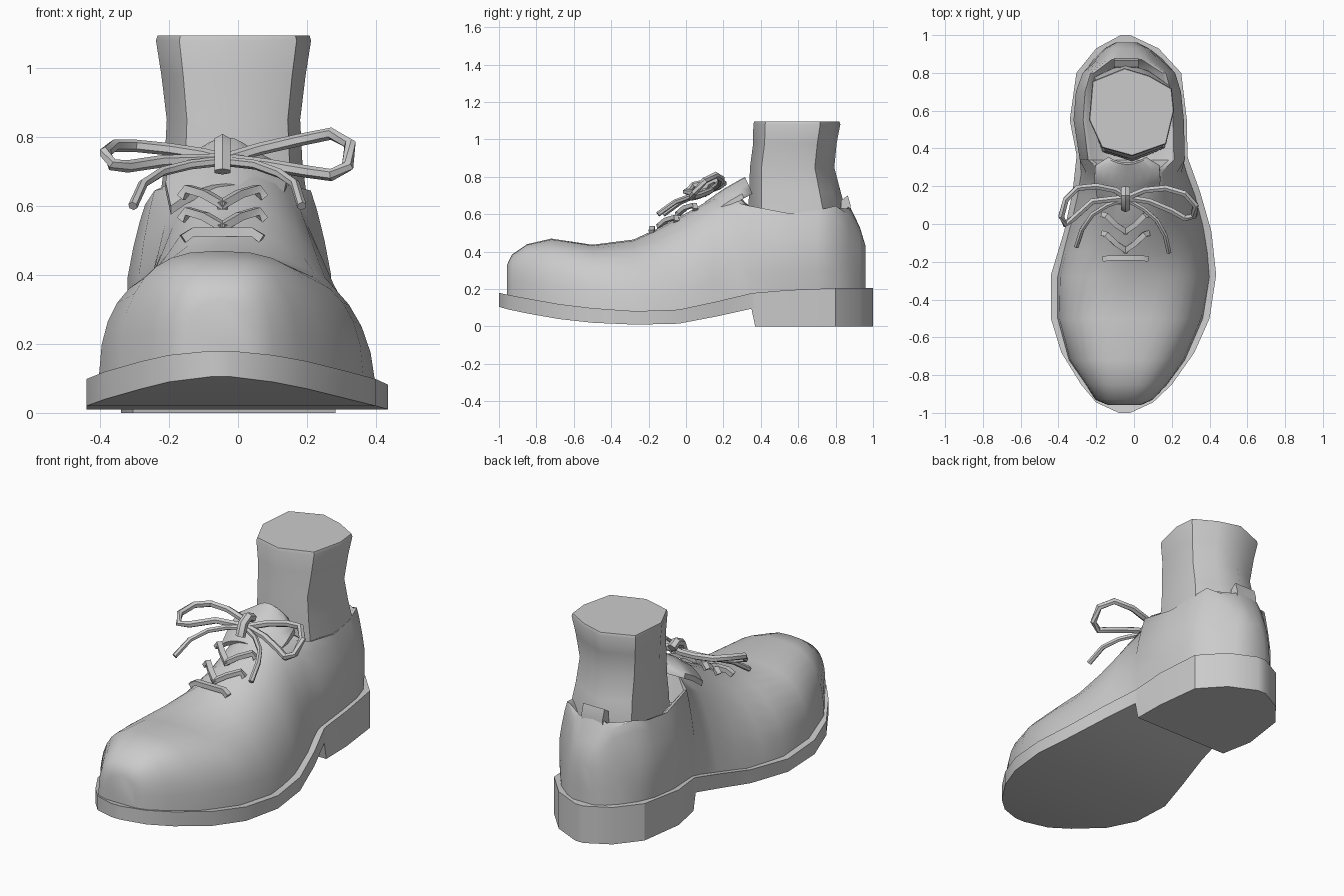
import bpy, bmesh, math
from mathutils import Vector

grey = bpy.data.materials.new("plain grey")
grey.diffuse_color = (0.6, 0.6, 0.6, 1)


def finish(name, bm, angle=40):
    bmesh.ops.recalc_face_normals(bm, faces=bm.faces)
    me = bpy.data.meshes.new(name)
    bm.to_mesh(me)
    bm.free()
    me.materials.append(grey)
    ob = bpy.data.objects.new(name, me)
    bpy.context.collection.objects.link(ob)
    bpy.ops.object.select_all(action='DESELECT')
    ob.select_set(True)
    bpy.context.view_layer.objects.active = ob
    bpy.ops.object.shade_smooth_by_angle(angle=math.radians(angle))
    return ob


def loft(name, rings, angle=40):
    """Skin closed rings of equal length and cap both ends."""
    bm = bmesh.new()
    rows = [[bm.verts.new(p) for p in r] for r in rings]
    n = len(rows[0])
    for a, b in zip(rows, rows[1:]):
        for i in range(n):
            j = (i + 1) % n
            bm.faces.new((a[i], a[j], b[j], b[i]))
    bm.faces.new(rows[0])
    bm.faces.new(rows[-1])
    return finish(name, bm, angle)


def tube(name, pts, rx=0.018, rz=0.018, sides=6):
    """Sweep a flattened polygon along a path."""
    pts = [Vector(p) for p in pts]
    rings = []
    for i, p in enumerate(pts):
        d = (pts[min(i + 1, len(pts) - 1)] - pts[max(i - 1, 0)]).normalized()
        side = d.cross(Vector((0, 0, 1))).normalized()
        up = side.cross(d)
        rings.append([p + side * rx * math.cos(t) + up * rz * math.sin(t)
                      for t in (2 * math.pi * (k + .5) / sides for k in range(sides))])
    return loft(name, rings)


# Sole with stepped heel: y, left, right, bottom, top
sole = [(-1.0, -.08, -.02, .105, .18), (-.945, -.20, .10, .09, .168),
        (-.85, -.28, .20, .07, .15), (-.68, -.385, .32, .04, .12),
        (-.5, -.44, .40, .02, .098), (-.27, -.44, .435, .01, .082),
        (-.04, -.37, .41, .015, .09), (.17, -.325, .35, .055, .135),
        (.35, -.305, .285, .095, .178), (.37, -.305, .283, 0, .18),
        (.55, -.34, .28, 0, .195), (.8, -.305, .25, 0, .205),
        (.93, -.20, .13, 0, .205), (1.0, -.07, -.02, 0, .205)]
loft("sole", [[(l, y, b), (l, y, t), (r, y, t), (r, y, b)] for y, l, r, b, t in sole], 30)

# Upper: y, left, right, base, top, roundness (0 marks the open collar), taper
upper = [(-.957, -.14, .04, .165, .33, 3, 0), (-.93, -.205, .10, .155, .385, 3, 0),
         (-.85, -.255, .175, .14, .44, 2.8, .02), (-.72, -.345, .27, .115, .47, 2.7, .04),
         (-.5, -.405, .365, .09, .437, 2.8, .04), (-.28, -.405, .40, .075, .465, 2.4, .08),
         (-.15, -.375, .39, .075, .525, 2.0, .10), (0, -.335, .365, .085, .605, 2.0, .15),
         (.15, -.30, .325, .12, .69, 2.3, .22), (.27, -.28, .28, .15, .725, 3.2, .25),
         (.34, -.28, .26, .165, .645, 0, 0), (.55, -.312, .255, .185, .605, 0, 0),
         (.7, -.30, .24, .195, .62, 0, 0), (.8, -.265, .21, .195, .645, 0, 0),
         (.87, -.215, .155, .195, .655, 2.8, .15), (.93, -.155, .08, .195, .53, 2.8, 0),
         (.96, -.10, .02, .195, .43, 2.6, 0)]
collar = [(1, 0), (1.03, .25), (1.03, .5), (.97, .7), (.9, .88), (.84, 1),
          (.76, .98), (.5, .8), (0, .78)]
rings = []
for y, l, r, b, t, n, taper in upper:
    if n:
        half = []
        for k in range(9):
            a = math.pi / 2 * k / 8
            u, v = abs(math.cos(a)) ** (2 / n), math.sin(a) ** (2 / n)
            half.append((u * (1 - taper * v), v))
    else:
        half = collar
    c = -.045 if y > .3 or y < -.8 else (l + r) / 2 - .02
    z = lambda v: b + (t - b) * v
    rings.append([(c + (l - c) * u, y, z(v)) for u, v in half]
                 + [(c + (r - c) * u, y, z(v)) for u, v in half[-2::-1]])
loft("shoe_upper", rings, 50)

# Tongue: arched tapering plate in front of the ankle
rings = []
for y, zc, w in ((.10, .665, .16), (.2, .735, .175), (.27, .775, .17), (.315, .80, .10)):
    xs = [i / 4 for i in range(-4, 5)]
    top = [(-.035 + w * s, y + .03 * s * s, zc - .065 * s * s) for s in xs]
    rings.append(top + [(x, yy + .01, zz - .025) for x, yy, zz in reversed(top)])
loft("tongue", rings)

# Ankle: irregular many-sided leg stump that flares at the top
outline = [(-.22, .76), (-.05, .83), (.08, .79), (.20, .72), (.212, .6),
           (.17, .42), (-.01, .355), (-.17, .40), (-.238, .55)]
rings = []
for z, sx, sy, dy in ((.45, 1.0, 1.1, 0), (.62, .95, 1.1, 0), (.72, .89, 1.03, -.01),
                      (.85, .86, .95, -.025), (.98, .93, .94, -.01),
                      (1.08, 1, .98, 0), (1.095, .98, .96, 0)):
    rings.append([(-.014 + (x + .014) * sx, .59 + (y - .59) * sy + dy, z) for x, y in outline])
loft("ankle", rings, 45)

# Pull tab at the back
loft("heel_tab", [[(x, .825, .60), (x, .83, .675), (x, .865, .70), (x, .88, .65), (x, .88, .60)]
                  for x in (-.105, .025)], 30)

# Flat laces across the instep
tube("lace_bar", [(-.16, -.185, .505), (-.13, -.18, .525), (.04, -.18, .525), (.07, -.185, .505)],
     .02, .018, 4)
for i, (y, z) in enumerate(((-.05, .58), (.05, .645))):
    for side, s in (("left", -1), ("right", 1)):
        x0 = -.045
        tube(f"lace_{side}_{i}", [(x0 + s * .12, y, z - .02), (x0 + s * .10, y - .005, z + .005),
                                  (x0 + s * .05, y - .055, z - .01),
                                  (x0 - s * .01, y - .095, z - .045)], .02, .016, 4)

# Bow: two loops, two tails and a knot
tube("bow_loop_left", [(-.04, .14, .735), (-.10, .18, .75), (-.20, .20, .765), (-.30, .19, .775),
                       (-.36, .13, .775), (-.385, .04, .755), (-.365, .0, .72), (-.32, .03, .715),
                       (-.22, .12, .73), (-.04, .14, .735)])
tube("bow_loop_right", [(-.04, .14, .735), (.06, .18, .765), (.17, .19, .79), (.27, .16, .81),
                        (.325, .10, .78), (.318, .045, .715), (.27, .03, .69), (.2, .07, .70),
                        (.08, .12, .72), (-.04, .14, .735)])
tube("bow_tail_left", [(-.05, .13, .73), (-.14, .10, .72), (-.22, .05, .70), (-.275, -.03, .665),
                       (-.305, -.12, .60)], .014, .014)
tube("bow_tail_right", [(-.04, .13, .73), (.05, .08, .72), (.12, .02, .695), (.165, -.06, .665),
                        (.185, -.15, .60)], .014, .014)
tube("bow_knot", [(-.045, .19, .765), (-.045, .15, .785), (-.045, .11, .765), (-.045, .085, .70)],
     .026, .024)
